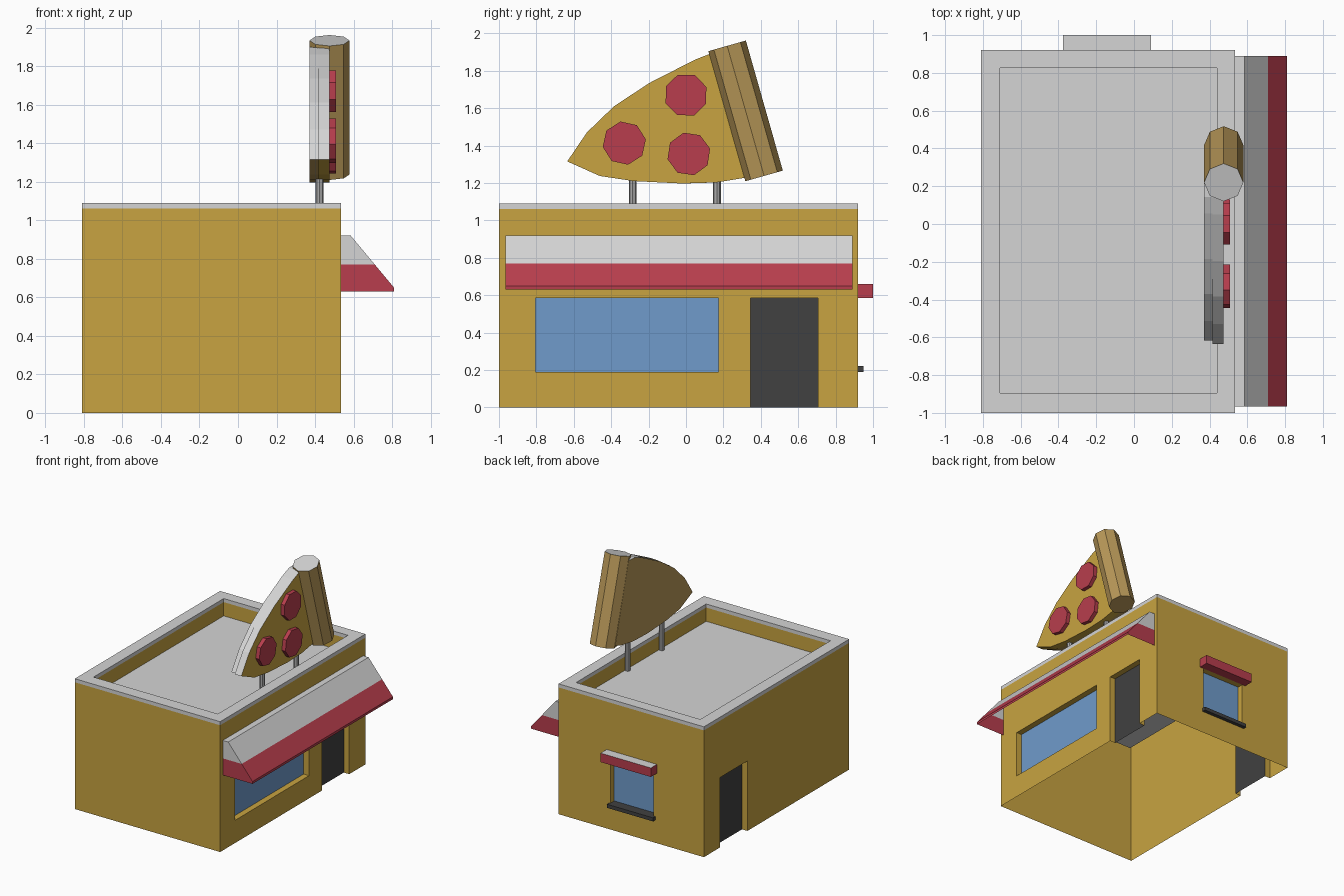
import bpy, bmesh, math
from mathutils import Vector, Matrix

if "Cube" in bpy.data.objects:
    bpy.data.objects.remove(bpy.data.objects["Cube"])


def material(name, r, g, b):
    m = bpy.data.materials.new(name)
    m.diffuse_color = (r, g, b, 1)
    m.use_nodes = True
    m.node_tree.nodes["Principled BSDF"].inputs["Base Color"].default_value = m.diffuse_color
    return m


YELLOW = material("yellow", 0.58, 0.37, 0.052)
GREY = material("light_grey", 0.66, 0.66, 0.66)
RED = material("red", 0.48, 0.048, 0.075)
BLUE = material("glass_blue", 0.16, 0.33, 0.60)
DARK = material("dark_grey", 0.052, 0.052, 0.052)
BROWN = material("crust_brown", 0.48, 0.314, 0.098)
STEEL = material("post_grey", 0.40, 0.40, 0.40)


def finish(name, bm, mats, rule=None, recalc=True):
    bm.normal_update()
    if recalc:
        bmesh.ops.recalc_face_normals(bm, faces=bm.faces)
        bm.normal_update()
    if rule:
        for f in bm.faces:
            f.material_index = rule(f)
    me = bpy.data.meshes.new(name)
    bm.to_mesh(me)
    bm.free()
    for m in mats:
        me.materials.append(m)
    ob = bpy.data.objects.new(name, me)
    bpy.context.collection.objects.link(ob)
    return ob


def face(bm, pts, out, mat=0):
    """Add a face whose normal looks along out."""
    f = bm.faces.new([bm.verts.new(p) for p in pts])
    f.normal_update()
    if f.normal.dot(Vector(out)) < 0:
        f.normal_flip()
    f.material_index = mat


def snow(f):
    return 1 if f.normal.z > 0.5 else 0


def box(name, lo, hi, mats, rule=None):
    bm = bmesh.new()
    size = [b - a for a, b in zip(lo, hi)]
    mid = [(a + b) / 2 for a, b in zip(lo, hi)]
    bmesh.ops.create_cube(bm, matrix=Matrix.Translation(mid) @ Matrix.Diagonal((*size, 1)))
    return finish(name, bm, mats, rule)


def prism_x(name, pts, x0, x1, mats, rule=None):
    """Extrude a (y, z) outline along x."""
    bm = bmesh.new()
    f = bm.faces.new([bm.verts.new((x0, y, z)) for y, z in pts])
    new = bmesh.ops.extrude_face_region(bm, geom=[f])["geom"]
    vs = [v for v in new if isinstance(v, bmesh.types.BMVert)]
    bmesh.ops.translate(bm, verts=vs, vec=(x1 - x0, 0, 0))
    if len(bm.faces) == len(pts) + 1:      # keep the start cap
        bm.faces.new([v for v in bm.verts if v not in vs])
    return finish(name, bm, mats, rule)


def ngon(cy, cz, r, n, turn):
    return [(cy + r * math.cos(turn + math.tau * i / n),
             cz + r * math.sin(turn + math.tau * i / n)) for i in range(n)]


# ---- building shell: open underneath, openings with reveals ----
X0, X1, Y0, Y1 = -0.81, 0.535, -1.0, 0.92
EAVE, TOP, ROOF, DEPTH = 1.06, 1.09, 0.945, 0.05
IX0, IX1, IY0, IY1 = -0.71, 0.44, -0.895, 0.825
DOOR = (0.345, 0.705, 0.0, 0.585)
SHOP = (-0.805, 0.175, 0.19, 0.585)
BACK = (-0.345, 0.055, 0.19, 0.585)

shell = bmesh.new()


def wall(axis, plane, sign, u0, u1, openings=()):
    """Wall on plane axis = plane; openings are (name, material, rectangle)."""
    out = Vector((sign, 0, 0)) if axis == 0 else Vector((0, sign, 0))

    def p(u, z, d=0.0):
        w = plane - sign * d
        return (w, u, z) if axis == 0 else (u, w, z)

    rects = [o[2] for o in openings]
    us = sorted({u0, u1, *[r[i] for r in rects for i in (0, 1)]})
    zs = sorted({0.0, EAVE, *[r[i] for r in rects for i in (2, 3)]})
    for a, b in zip(us, us[1:]):
        for c, d in zip(zs, zs[1:]):
            mu, mz = (a + b) / 2, (c + d) / 2
            if not any(r[0] < mu < r[1] and r[2] < mz < r[3] for r in rects):
                face(shell, [p(a, c), p(b, c), p(b, d), p(a, d)], out)
    for name, mat, (a, b, c, d) in openings:
        ring = [(a, c), (a, d), (b, d), (b, c)]
        centre = Vector(p((a + b) / 2, (c + d) / 2))
        for i in range(4 if c > 0 else 3):          # doors have no threshold
            s, e = ring[i], ring[(i + 1) % 4]
            mid = Vector(p((s[0] + e[0]) / 2, (s[1] + e[1]) / 2))
            face(shell, [p(*s), p(*e), p(*e, DEPTH), p(*s, DEPTH)], centre - mid)
        panel = bmesh.new()
        face(panel, [p(u, z, DEPTH) for u, z in ring], out)
        finish(name, panel, [mat], recalc=False)


wall(0, X1, 1, Y0, Y1, [("shop_window", BLUE, SHOP), ("front_door", DARK, DOOR)])
wall(0, X0, -1, Y0, Y1, [("side_door", DARK, DOOR)])
wall(1, Y1, 1, X0, X1, [("back_window", BLUE, BACK)])
wall(1, Y0, -1, X0, X1)


def ring_faces(a, za, b, zb, mat, out):
    """Four faces between rectangle a at za and rectangle b at zb."""
    def corners(r, z):
        return [(r[0], r[2], z), (r[1], r[2], z), (r[1], r[3], z), (r[0], r[3], z)]
    ca, cb = corners(a, za), corners(b, zb)
    mid = Vector((sum(a[:2]) / 2, sum(a[2:]) / 2, za))
    for i in range(4):
        j = (i + 1) % 4
        m = (Vector(ca[i]) + Vector(ca[j])) / 2 - mid
        face(shell, [ca[i], ca[j], cb[j], cb[i]], (0, 0, 1) if out == 0 else m * out, mat)


# coping, inner parapet and roof deck
outer, inner = (X0, X1, Y0, Y1), (IX0, IX1, IY0, IY1)
ring_faces(outer, EAVE, outer, TOP, 1, 1)
ring_faces(outer, TOP, inner, TOP, 1, 0)
ring_faces(inner, TOP, inner, EAVE, 1, -1)
ring_faces(inner, EAVE, inner, ROOF, 0, -1)
face(shell, [(IX0, IY0, ROOF), (IX1, IY0, ROOF), (IX1, IY1, ROOF), (IX0, IY1, ROOF)],
     (0, 0, 1), 1)
bmesh.ops.remove_doubles(shell, verts=shell.verts, dist=1e-5)
finish("building", shell, [YELLOW, GREY], recalc=False)

# ---- awning: open below and behind, two colours split by height ----
AY0, AY1 = -0.965, 0.89
prof = [(X1, 0.63), (0.81, 0.63), (0.81, 0.65), (0.585, 0.92), (X1, 0.92)]
aw = bmesh.new()
for (xa, za), (xb, zb) in zip(prof[1:], prof[2:]):
    face(aw, [(xa, AY0, za), (xa, AY1, za), (xb, AY1, zb), (xb, AY0, zb)], (1, 0, 1))
for y, s in ((AY0, -1), (AY1, 1)):
    face(aw, [(x, y, z) for x, z in prof], (0, s, 0))
bmesh.ops.bisect_plane(aw, geom=aw.verts[:] + aw.edges[:] + aw.faces[:],
                       plane_co=(0, 0, 0.77), plane_no=(0, 0, 1))
finish("awning", aw, [RED, GREY],
       lambda f: 1 if f.calc_center_median().z > 0.77 else 0, recalc=False)

# ---- back window trim ----
box("back_window_hood", (-0.375, Y1, 0.585), (0.09, 1.0, 0.66), [RED, GREY], snow)
box("back_window_sill", (-0.36, Y1 - DEPTH, 0.19), (0.065, 0.95, 0.22), [DARK])

# ---- rooftop slice sign ----
SLICE = [(-0.635, 1.315), (-0.53, 1.47), (-0.385, 1.61), (-0.195, 1.735), (0.05, 1.86),
         (0.14, 1.895), (0.23, 1.90), (0.41, 1.255), (0.33, 1.23), (0.165, 1.203),
         (-0.02, 1.197), (-0.28, 1.21), (-0.46, 1.237)]
prism_x("slice_topping", SLICE, 0.415, 0.475, [YELLOW, GREY], snow)
prism_x("slice_base", [(0.3 + (y - 0.3) * 0.98, z) for y, z in SLICE],
        0.37, 0.415, [BROWN, GREY], snow)

# crust roll: octagonal cylinder along the leaning edge
lo, hi = Vector((0.475, 0.4175, 1.2375)), Vector((0.475, 0.22, 1.933))
lean = math.atan2(lo.y - hi.y, hi.z - lo.z)
crust = bmesh.new()
bmesh.ops.create_cone(crust, cap_ends=True, segments=8, radius1=0.104, radius2=0.104,
                      depth=(hi - lo).length,
                      matrix=Matrix.Translation((lo + hi) / 2) @ Matrix.Rotation(lean, 4, 'X'))
finish("slice_crust", crust, [BROWN, GREY], snow)

for i, (y, z, turn) in enumerate([(-0.33, 1.413, 10), (0.0, 1.67, 22), (0.015, 1.355, 14)]):
    prism_x(f"topping_disc_{i + 1}", ngon(y, z, 0.117, 8, math.radians(turn)),
            0.47, 0.508, [RED])

# posts
for i, y in enumerate((-0.285, 0.165)):
    post = bmesh.new()
    bmesh.ops.create_cone(post, cap_ends=True, segments=8, radius1=0.021, radius2=0.021,
                          depth=1.23 - ROOF,
                          matrix=Matrix.Translation((0.424, y, (1.23 + ROOF) / 2)))
    finish(f"sign_post_{i + 1}", post, [STEEL])
